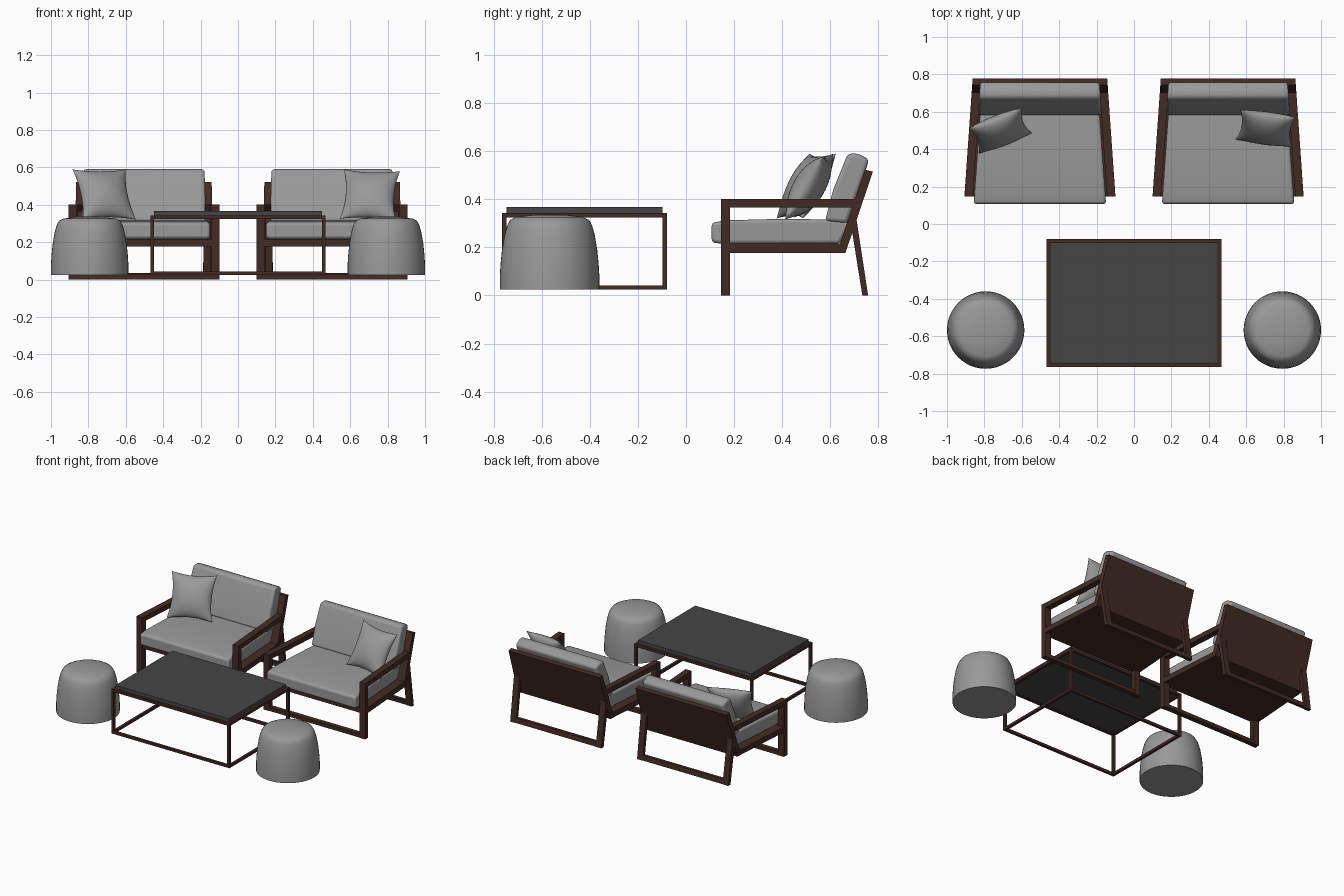
import bpy, bmesh, math
from mathutils import Vector

if "Cube" in bpy.data.objects:
    bpy.data.objects.remove(bpy.data.objects["Cube"])


def material(name, rgb):
    m = bpy.data.materials.new(name)
    m.diffuse_color = (*rgb, 1)
    m.use_nodes = True
    m.node_tree.nodes["Principled BSDF"].inputs["Base Color"].default_value = m.diffuse_color
    return m


WOOD = material("dark_brown_wood", (0.055, 0.024, 0.018))
FABRIC = material("grey_fabric", (0.32, 0.32, 0.32))
TOP = material("charcoal_top", (0.06, 0.06, 0.06))


def finish(name, bm, mat, bevel=0, smooth=False):
    bmesh.ops.remove_doubles(bm, verts=bm.verts, dist=1e-5)
    bmesh.ops.recalc_face_normals(bm, faces=bm.faces)
    me = bpy.data.meshes.new(name)
    bm.to_mesh(me)
    bm.free()
    ob = bpy.data.objects.new(name, me)
    bpy.context.collection.objects.link(ob)
    me.materials.append(mat)
    if bevel:
        mod = ob.modifiers.new("round", 'BEVEL')
        mod.width, mod.segments = bevel, 3
        mod.limit_method, mod.angle_limit = 'ANGLE', math.radians(30)
    if smooth:
        bpy.ops.object.select_all(action='DESELECT')
        ob.select_set(True)
        bpy.context.view_layer.objects.active = ob
        bpy.ops.object.shade_smooth_by_angle(angle=math.radians(40))
    return ob


def half_width(y):
    # chairs are wider at the front than at the back
    return 0.404 - (y - 0.146) * 0.07


def slab(name, cx, profile, mat, inset=0, side=0, width=0.045, **kw):
    """Extrude a (y, z) profile across x: whole chair width, or one side only."""
    bm = bmesh.new()
    rings = []
    for end in (0, 1):
        ring = []
        for y, z in profile:
            w = half_width(y) - inset
            if side:
                x = side * (w - width * end)
            else:
                x = w * (1 - 2 * end)
            ring.append(bm.verts.new((cx + x, y, z)))
        rings.append(ring)
        bm.faces.new(ring)
    n = len(profile)
    for i in range(n):
        j = (i + 1) % n
        bm.faces.new((rings[0][i], rings[0][j], rings[1][j], rings[1][i]))
    return finish(name, bm, mat, **kw)


def rect(y0, y1, z0, z1):
    return [(y0, z0), (y1, z0), (y1, z1), (y0, z1)]


def box(name, x0, x1, y0, y1, z0, z1, mat):
    bm = bmesh.new()
    bmesh.ops.create_cube(bm, size=1)
    for v in bm.verts:
        v.co = ((x0 + x1) / 2 + v.co.x * (x1 - x0),
                (y0 + y1) / 2 + v.co.y * (y1 - y0),
                (z0 + z1) / 2 + v.co.z * (z1 - z0))
    return finish(name, bm, mat)


def pillow(name, centre, u, v, thick, n=18):
    c, u, v = Vector(centre), Vector(u), Vector(v)
    normal = u.cross(v).normalized()
    bm = bmesh.new()
    for sign in (1, -1):
        grid = []
        for i in range(n + 1):
            row = []
            for j in range(n + 1):
                s = math.sin((2 * i / n - 1) * math.pi / 2)
                t = math.sin((2 * j / n - 1) * math.pi / 2)
                a = s * (1 - 0.14 * (1 - t * t))
                b = t * (1 - 0.12 * (1 - s * s))
                h = max(0, (1 - s * s) * (1 - t * t)) ** 0.55 * thick * sign
                row.append(bm.verts.new(c + u * a / 2 + v * b / 2 + normal * h))
            grid.append(row)
        for i in range(n):
            for j in range(n):
                bm.faces.new((grid[i][j], grid[i + 1][j],
                              grid[i + 1][j + 1], grid[i][j + 1]))
    return finish(name, bm, FABRIC, smooth=True)


# armchairs
for tag, cx in (("left", -0.503), ("right", 0.503)):
    for sd, sname in ((-1, "left"), (1, "right")):
        p = f"{tag}_chair_{sname}_"
        slab(p + "front_leg", cx, rect(0.146, 0.183, 0, 0.365), WOOD, side=sd)
        slab(p + "armrest", cx, rect(0.146, 0.718, 0.365, 0.40), WOOD, side=sd)
        slab(p + "back_leg", cx, [(0.733, 0), (0.757, 0), (0.709, 0.315), (0.685, 0.30)],
             WOOD, side=sd)
    # floor bars joining the legs
    slab(tag + "_chair_front_floor_bar", cx, rect(0.147, 0.182, 0.001, 0.027), WOOD, inset=0.04)
    slab(tag + "_chair_back_floor_bar", cx,
         [(0.734, 0.001), (0.756, 0.001), (0.751, 0.035), (0.729, 0.035)], WOOD, inset=0.04)
    # solid seat base, its front apron and the leaning back panel
    slab(tag + "_chair_seat_base", cx,
         [(0.183, 0.177), (0.663, 0.177), (0.64, 0.215), (0.183, 0.215)], WOOD)
    slab(tag + "_chair_front_apron", cx, rect(0.15, 0.183, 0.178, 0.214), WOOD, inset=0.04)
    slab(tag + "_chair_back_panel", cx,
         [(0.663, 0.177), (0.777, 0.515), (0.744, 0.522), (0.64, 0.215)], WOOD)
    # cushions
    slab(tag + "_chair_seat_cushion", cx,
         [(0.107, 0.22), (0.107, 0.302), (0.16, 0.312), (0.38, 0.318), (0.60, 0.316),
          (0.685, 0.308), (0.64, 0.215), (0.15, 0.215)],
         FABRIC, inset=0.053, bevel=0.014, smooth=True)
    slab(tag + "_chair_back_cushion", cx,
         [(0.578, 0.31), (0.612, 0.44), (0.672, 0.588), (0.71, 0.592), (0.762, 0.565),
          (0.67, 0.30)],
         FABRIC, inset=0.042, bevel=0.016, smooth=True)

# throw pillows
pillow("left_pillow", (-0.715, 0.50, 0.455), (0.285, 0.11, 0), (-0.055, 0.137, 0.27), 0.065)
pillow("right_pillow", (0.705, 0.512, 0.452), (0.30, -0.04, -0.01), (0.022, 0.16, 0.265), 0.065)

# coffee table: open bar frame with a thin top
X, Y0, Y1, B = 0.468, -0.765, -0.08, 0.018
for level, z in (("lower", 0.024), ("upper", 0.325)):
    for nm, y in (("front", Y0), ("back", Y1 - B)):
        box(f"table_{level}_{nm}_bar", -X, X, y, y + B, z, z + B, WOOD)
    for nm, x in (("left", -X), ("right", X - B)):
        box(f"table_{level}_{nm}_bar", x, x + B, Y0 + B, Y1 - B, z, z + B, WOOD)
for nx, x in (("left", -X), ("right", X - B)):
    for ny, y in (("front", Y0), ("back", Y1 - B)):
        box(f"table_{ny}_{nx}_post", x, x + B, y, y + B, 0.042, 0.325, WOOD)
box("table_top", -X + B, X - B, Y0 + B, Y1 - B, 0.333, 0.367, TOP)

# round stools, turned from a profile
PROFILE = [(0, 0.025), (0.207, 0.025), (0.207, 0.08), (0.204, 0.13), (0.198, 0.19),
           (0.188, 0.25), (0.177, 0.29), (0.164, 0.314), (0.14, 0.326), (0.07, 0.335), (0, 0.337)]
for tag, cx in (("left", -0.793), ("right", 0.793)):
    bm = bmesh.new()
    vs = [bm.verts.new((cx + r, -0.567, z)) for r, z in PROFILE]
    es = [bm.edges.new(e) for e in zip(vs, vs[1:])]
    bmesh.ops.spin(bm, geom=vs + es, cent=(cx, -0.567, 0), axis=(0, 0, 1),
                   angle=math.tau, steps=48)
    finish(tag + "_stool", bm, FABRIC, smooth=True)
